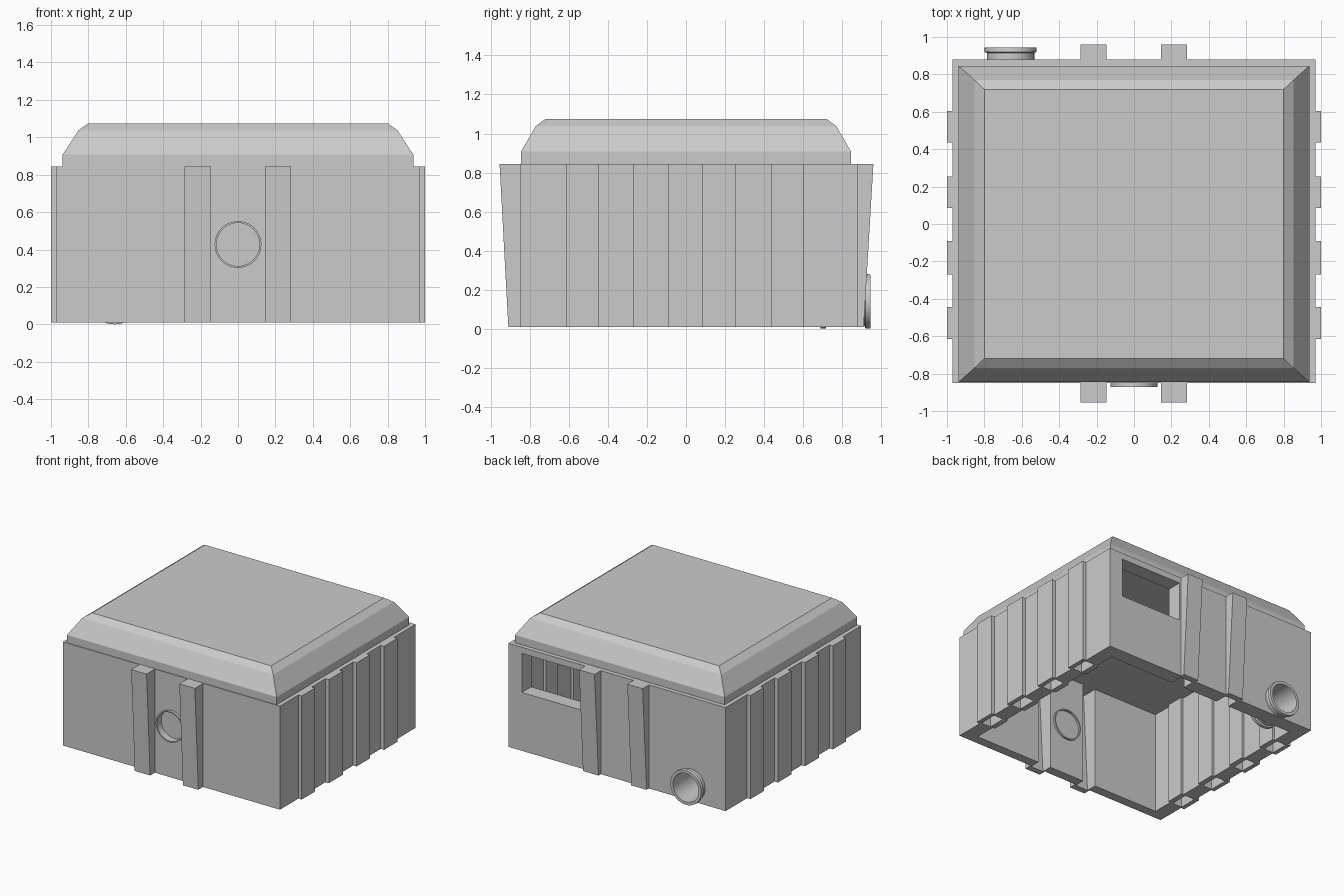
import bpy, bmesh, math
from mathutils import Matrix, Vector

if "Cube" in bpy.data.objects:
    bpy.data.objects.remove(bpy.data.objects["Cube"])

grey = bpy.data.materials.new("concrete_grey")
grey.use_nodes = True
grey.diffuse_color = (0.6, 0.6, 0.6, 1)
grey.node_tree.nodes["Principled BSDF"].inputs["Base Color"].default_value = (0.6, 0.6, 0.6, 1)

BASE, TOP, CEILING = 0.009, 0.845, 0.832   # wall heights
END_RIBS = [(-0.285, -0.148), (0.145, 0.283)]
SIDE_RIBS = [(-0.615, -0.445), (-0.27, -0.09), (0.085, 0.255), (0.435, 0.605)]


def finish(bm, name):
    bmesh.ops.recalc_face_normals(bm, faces=bm.faces)
    mesh = bpy.data.meshes.new(name)
    bm.to_mesh(mesh)
    bm.free()
    mesh.materials.append(grey)
    obj = bpy.data.objects.new(name, mesh)
    bpy.context.collection.objects.link(obj)
    return obj


def bridge(bm, a, b):
    for i in range(len(a)):
        j = (i + 1) % len(a)
        bm.faces.new((a[i], a[j], b[j], b[i]))


def ribbed_ring(bm, wall, rib, narrow, z):
    """Ribbed outline; wall and rib give the side, front and back planes."""
    (x, f, b), (rx, rf, rb) = wall, rib
    ends = [(lo + narrow, hi - narrow) for lo, hi in END_RIBS]
    sides = [(lo + narrow, hi - narrow) for lo, hi in SIDE_RIBS]
    pts = [(-x, f)]
    for lo, hi in ends:
        pts += [(lo, f), (lo, rf), (hi, rf), (hi, f)]
    pts.append((x, f))
    for lo, hi in sides:
        pts += [(x, lo), (rx, lo), (rx, hi), (x, hi)]
    pts.append((x, b))
    for lo, hi in reversed(ends):
        pts += [(hi, b), (hi, rb), (lo, rb), (lo, b)]
    pts.append((-x, b))
    for lo, hi in reversed(sides):
        pts += [(-x, hi), (-rx, hi), (-rx, lo), (-x, lo)]
    return ring(bm, pts, z)


def ring(bm, pts, z):
    return [bm.verts.new((x, y, z)) for x, y in pts]


def box(name, lo, hi):
    bm = bmesh.new()
    lo, hi = Vector(lo), Vector(hi)
    bmesh.ops.create_cube(bm, size=1, matrix=Matrix.Translation((lo + hi) / 2)
                          @ Matrix.Diagonal((*(hi - lo), 1)))
    return finish(bm, name)


def lathe(name, profile, x, z, sides=40):
    """Closed (radius, y) profile turned about a front-to-back axis."""
    bm = bmesh.new()
    rings = []
    for r, y in profile:
        rings.append([bm.verts.new((x + r * math.cos(a), y, z + r * math.sin(a)))
                      for a in (math.tau * i / sides for i in range(sides))])
    for i in range(len(rings)):
        bridge(bm, rings[i - 1], rings[i])
    return finish(bm, name)


def rod(name, x, z, radius, y0, y1):
    bm = bmesh.new()
    bmesh.ops.create_cone(bm, cap_ends=True, segments=40, radius1=radius, radius2=radius,
                          depth=y1 - y0, matrix=Matrix.Translation((x, (y0 + y1) / 2, z))
                          @ Matrix.Rotation(math.pi / 2, 4, 'X'))
    return finish(bm, name)


def activate(obj):
    bpy.ops.object.select_all(action='DESELECT')
    obj.select_set(True)
    bpy.context.view_layer.objects.active = obj


def cut(obj, cutter):
    cutter.hide_render = True
    mod = obj.modifiers.new("cut", 'BOOLEAN')
    mod.operation, mod.solver, mod.object = 'DIFFERENCE', 'EXACT', cutter
    activate(obj)
    bpy.ops.object.modifier_apply(modifier=mod.name)
    bpy.data.objects.remove(cutter)


# Hollow ribbed walls, open underneath; end ribs flare towards the top
bm = bmesh.new()
outside, inside = (0.97, -0.85, 0.88), (0.857, -0.775, 0.76)
outer_low = ribbed_ring(bm, outside, (1.0, -0.91, 0.91), 0, BASE)
outer_top = ribbed_ring(bm, outside, (1.0, -0.955, 0.96), 0, TOP)
inner_low = ribbed_ring(bm, inside, (0.837, -0.86, 0.86), 0.012, BASE)
inner_top = ribbed_ring(bm, inside, (0.837, -0.905, 0.91), 0.012, CEILING)
bridge(bm, outer_low, outer_top)
bridge(bm, inner_low, inner_top)
bridge(bm, outer_low, inner_low)
bm.faces.new(outer_top)
bm.faces.new(inner_top)
walls = finish(bm, "ribbed_walls")

# Side ribs are hollow channels, open at the bottom
for lo, hi in SIDE_RIBS:
    for x0, x1 in [(-0.965, -0.88), (0.88, 0.965)]:
        cut(walls, box("channel_cutter", (x0, lo + 0.012, -0.05), (x1, hi - 0.012, 0.8)))

# Window, pipe opening and round front recess
cut(walls, box("window_cutter", (0.3, 0.7, 0.48), (0.85, 1.0, 0.795)))
cut(walls, rod("pipe_cutter", -0.66, 0.14, 0.12, 0.7, 1.0))
cut(walls, rod("recess_cutter", 0, 0.427, 0.117, -1.0, -0.815))

# Roof with two-step bevelled edge
bm = bmesh.new()
loops = []
for x, y, z in [(0.937, 0.845, TOP), (0.937, 0.845, 0.908),
                (0.853, 0.77, 1.037), (0.8, 0.72, 1.075)]:
    loops.append(ring(bm, [(-x, -y), (x, -y), (x, y), (-x, y)], z))
for a, b in zip(loops, loops[1:]):
    bridge(bm, a, b)
bm.faces.new(loops[0])
bm.faces.new(loops[-1])
finish(bm, "roof")

# Collar on the front recess, showing on both faces of the wall
collar = lathe("front_collar", [(0.115, -0.872), (0.125, -0.872),
                                (0.125, -0.76), (0.115, -0.76)], 0, 0.427)

# Drain pipe through the back wall, flanged at both ends
pipe = lathe("drain_pipe", [(0.115, 0.945), (0.138, 0.945), (0.14, 0.92), (0.127, 0.915),
                            (0.127, 0.72), (0.14, 0.715),
                            (0.14, 0.69), (0.115, 0.69)], -0.66, 0.14)

for obj in (collar, pipe):
    activate(obj)
    bpy.ops.object.shade_smooth_by_angle(angle=math.radians(30))
